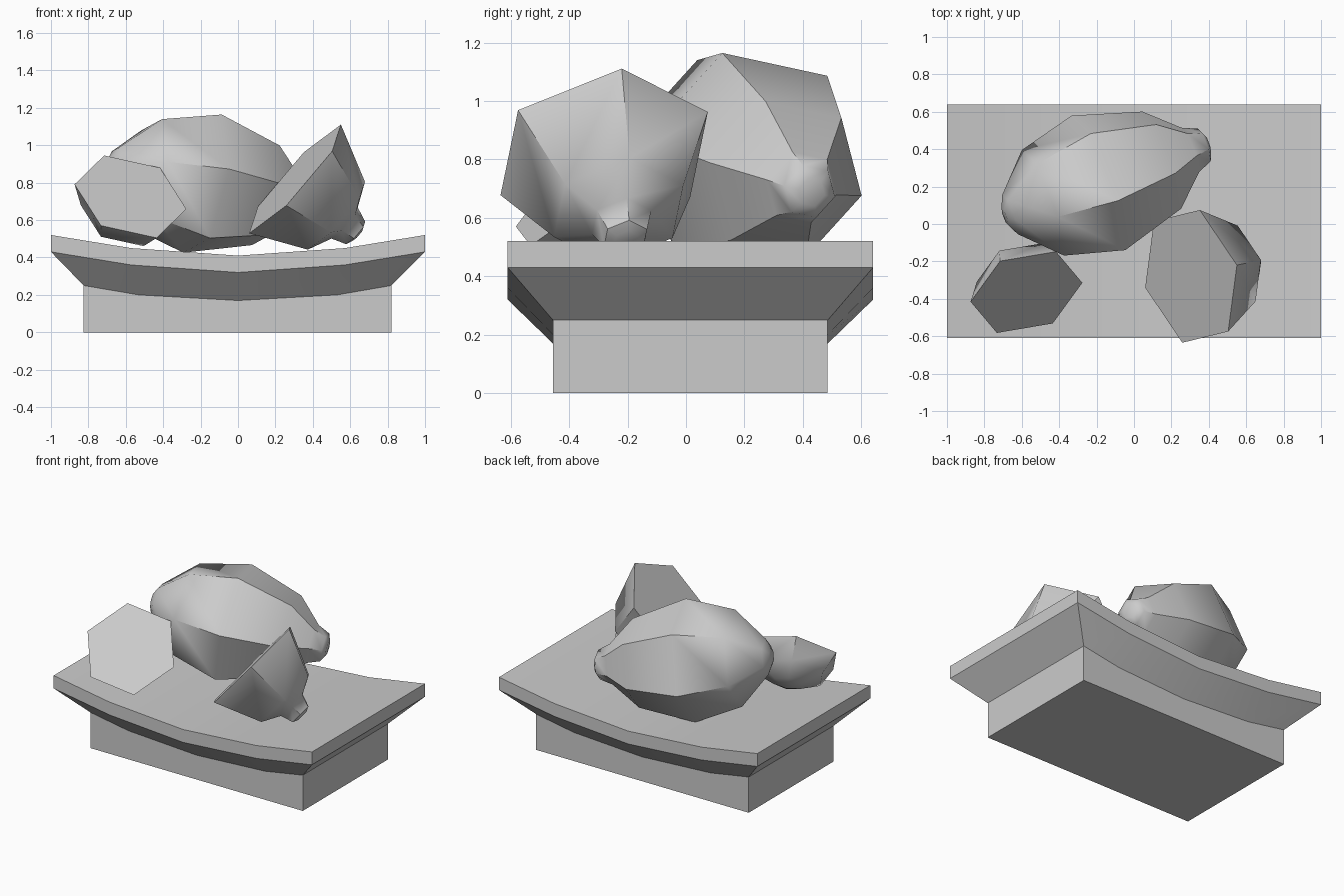
import bpy, bmesh, math
from mathutils import Vector, Matrix

if "Cube" in bpy.data.objects:
    bpy.data.objects.remove(bpy.data.objects["Cube"])

grey = bpy.data.materials.new("plain grey")
grey.diffuse_color = (0.6, 0.6, 0.6, 1)
grey.use_nodes = True
grey.node_tree.nodes["Principled BSDF"].inputs["Base Color"].default_value = grey.diffuse_color


def finish(name, bm, angle):
    bmesh.ops.recalc_face_normals(bm, faces=bm.faces)
    me = bpy.data.meshes.new(name)
    bm.to_mesh(me)
    bm.free()
    me.materials.append(grey)
    ob = bpy.data.objects.new(name, me)
    bpy.context.collection.objects.link(ob)
    bpy.ops.object.select_all(action='DESELECT')
    ob.select_set(True)
    bpy.context.view_layer.objects.active = ob
    bpy.ops.object.shade_smooth_by_angle(angle=math.radians(angle))
    return ob


def bridge(bm, a, b):
    n = len(a)
    for i in range(n):
        j = (i + 1) % n
        bm.faces.new((a[i], a[j], b[j], b[i]))


def fruit(name, center, axis, spoke, rings, angle=40):
    """Six-sided loft; rings are (distance along axis, radius)."""
    c, d = Vector(center), Vector(axis).normalized()
    s = Vector(spoke)
    s = (s - d * s.dot(d)).normalized()
    bm = bmesh.new()
    loops = []
    for t, r in rings:
        loops.append([bm.verts.new(c + d * t + Matrix.Rotation(k * math.pi / 3, 3, d) @ s * r)
                      for k in range(6)])
    for a, b in zip(loops, loops[1:]):
        bridge(bm, a, b)
    bm.faces.new(loops[0])
    bm.faces.new(loops[-1])
    return finish(name, bm, angle)


def curved_slab(name, layers):
    """Stacked layers; each is (column x positions, heights, y front, y back)."""
    bm = bmesh.new()
    loops = []
    for xs, zs, y0, y1 in layers:
        front = [bm.verts.new((x, y0, z)) for x, z in zip(xs, zs)]
        back = [bm.verts.new((x, y1, z)) for x, z in zip(xs, zs)]
        loops.append(front + back[::-1])
    for a, b in zip(loops, loops[1:]):
        bridge(bm, a, b)
    for loop in (loops[0], loops[-1]):
        n = len(loop)
        for i in range(n // 2 - 1):
            bm.faces.new((loop[i], loop[i + 1], loop[n - 2 - i], loop[n - 1 - i]))
    return finish(name, bm, 25)


# Curved tray with a chamfered underside
wide = (-1, -0.57, 0, 0.57, 1)
narrow = (-0.825, -0.53, 0, 0.53, 0.82)
under = (0.25, 0.2, 0.17, 0.2, 0.25)
curved_slab("tray", [
    (narrow, under, -0.455, 0.485),
    (wide, (0.43, 0.36, 0.32, 0.36, 0.43), -0.61, 0.64),
    (wide, (0.52, 0.45, 0.41, 0.45, 0.52), -0.61, 0.64)])

# Foot block whose top follows the tray underside
curved_slab("foot", [
    (narrow, (0,) * 5, -0.455, 0.485),
    (narrow, under, -0.455, 0.485)])

# Whole fruit with a nub at one end
fruit("whole_fruit", (-0.19, 0.22, 0.795), (0.92, 0.33, -0.17), (0.32, -0.22, 0.92),
      [(-0.54, 0.05), (-0.51, 0.115), (-0.32, 0.31), (0, 0.395),
       (0.365, 0.285), (0.53, 0.13), (0.61, 0.095), (0.63, 0.05)], 45)

# Half fruit lying on its side, with a nub
fruit("nubbed_half_fruit", (0.305, -0.28, 0.82), (0.736, 0.166, -0.655), (0.245, 0.06, 0.29),
      [(0, 0.385), (0.3, 0.24), (0.36, 0.11), (0.44, 0.08), (0.455, 0.045)], 45)

# Half fruit with its cut side forward
fruit("plain_half_fruit", (-0.575, -0.365, 0.725), (-0.266, 0.68, -0.684), (0.295, 0.05, -0.065),
      [(0, 0.31), (0.14, 0.237), (0.21, 0.1), (0.225, 0.05)], 45)
